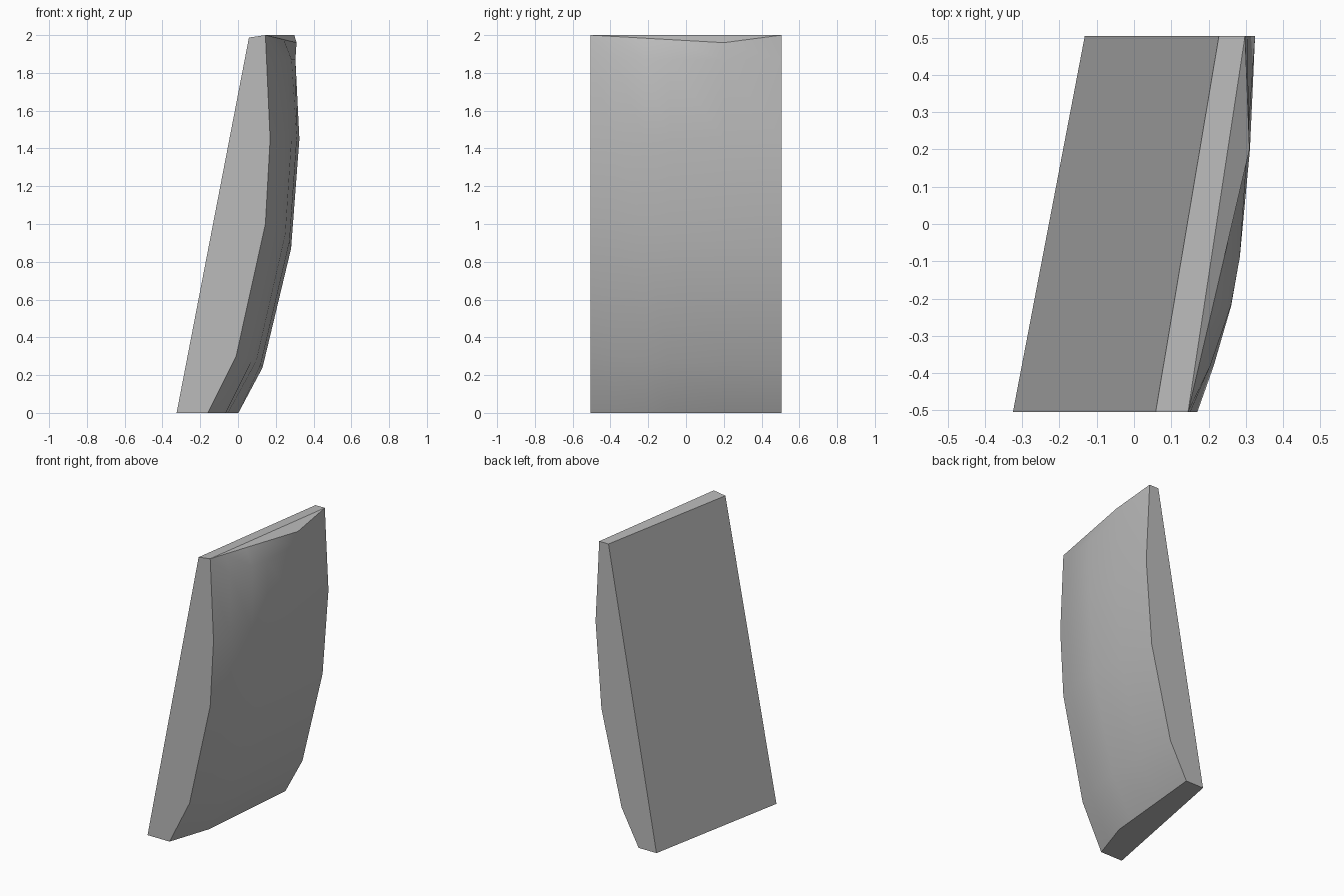
import bpy
import bmesh
from math import radians
from mathutils import Vector

old = bpy.data.objects.get("Cube")
if old:
    bpy.data.objects.remove(old, do_unlink=True)

# One plain grey for the whole panel
grey = bpy.data.materials.new("plain_grey")
grey.use_nodes = True
colour = (0.5, 0.5, 0.5, 1)
grey.diffuse_color = colour
grey.node_tree.nodes["Principled BSDF"].inputs["Base Color"].default_value = colour

HALF = 0.505
COLUMNS = (-HALF, -0.38, -0.22, -0.09, 0.2, HALF)
BULGE = (0, 0.025, 0.047, 0.05, 0.033, 0)

# Curved side between the ends: front x, front z, back x, back z, bulge factor
ROWS = (
    (0.151, 1.87, 0.304, 1.87, 1.4),
    (0.17, 1.45, 0.325, 1.45, 1),
    (0.145, 1.0, 0.281, 0.87, 1),
    (-0.01, 0.3, 0.13, 0.24, 1),
)


def along(points, y):
    """Point at y on a polyline that runs from front to back."""
    for a, b in zip(points, points[1:]):
        if y <= b.y:
            return a.lerp(b, (y - a.y) / (b.y - a.y))
    return points[-1]


def edge_row(front, middle, back):
    path = [Vector(p) for p in (front, middle, back)]
    return [along(path, y) for y in COLUMNS]


def bulged_row(fx, fz, bx, bz, factor):
    path = [Vector((fx, -HALF, fz)), Vector((bx, HALF, bz))]
    return [along(path, y) + Vector((b * factor, 0, 0)) for y, b in zip(COLUMNS, BULGE)]


top = edge_row((0.145, -HALF, 2), (0.31, 0.2, 1.96), (0.298, HALF, 2))
bottom = edge_row((-0.16, -HALF, 0), (-0.065, -0.22, 0), (0.002, HALF, 0))
rows = [top] + [bulged_row(*r) for r in ROWS] + [bottom]

bm = bmesh.new()
grid = [[bm.verts.new(p) for p in row] for row in rows]

# Corners of the flat side
top_front = bm.verts.new((0.058, -HALF, 1.987))
top_back = bm.verts.new((0.228, HALF, 2))
low_front = bm.verts.new((-0.325, -HALF, 0))
low_back = bm.verts.new((-0.132, HALF, 0))

# Curved side
for upper, lower in zip(grid, grid[1:]):
    for i in range(len(COLUMNS) - 1):
        bm.faces.new((upper[i], lower[i], lower[i + 1], upper[i + 1]))

# Ends, base, flat side, top strip and sloping top facet
bm.faces.new([row[0] for row in grid] + [low_front, top_front])
bm.faces.new([row[-1] for row in grid] + [low_back, top_back])
bm.faces.new(grid[-1] + [low_back, low_front])
bm.faces.new((top_front, low_front, low_back, top_back))
bm.faces.new((top_front, top_back, grid[0][-1], grid[0][0]))
bm.faces.new(grid[0])
bmesh.ops.recalc_face_normals(bm, faces=bm.faces)

mesh = bpy.data.meshes.new("curved_panel")
bm.to_mesh(mesh)
bm.free()
mesh.materials.append(grey)
panel = bpy.data.objects.new("curved_panel", mesh)
bpy.context.collection.objects.link(panel)

bpy.ops.object.select_all(action="DESELECT")
panel.select_set(True)
bpy.context.view_layer.objects.active = panel
bpy.ops.object.shade_smooth_by_angle(angle=radians(30))
